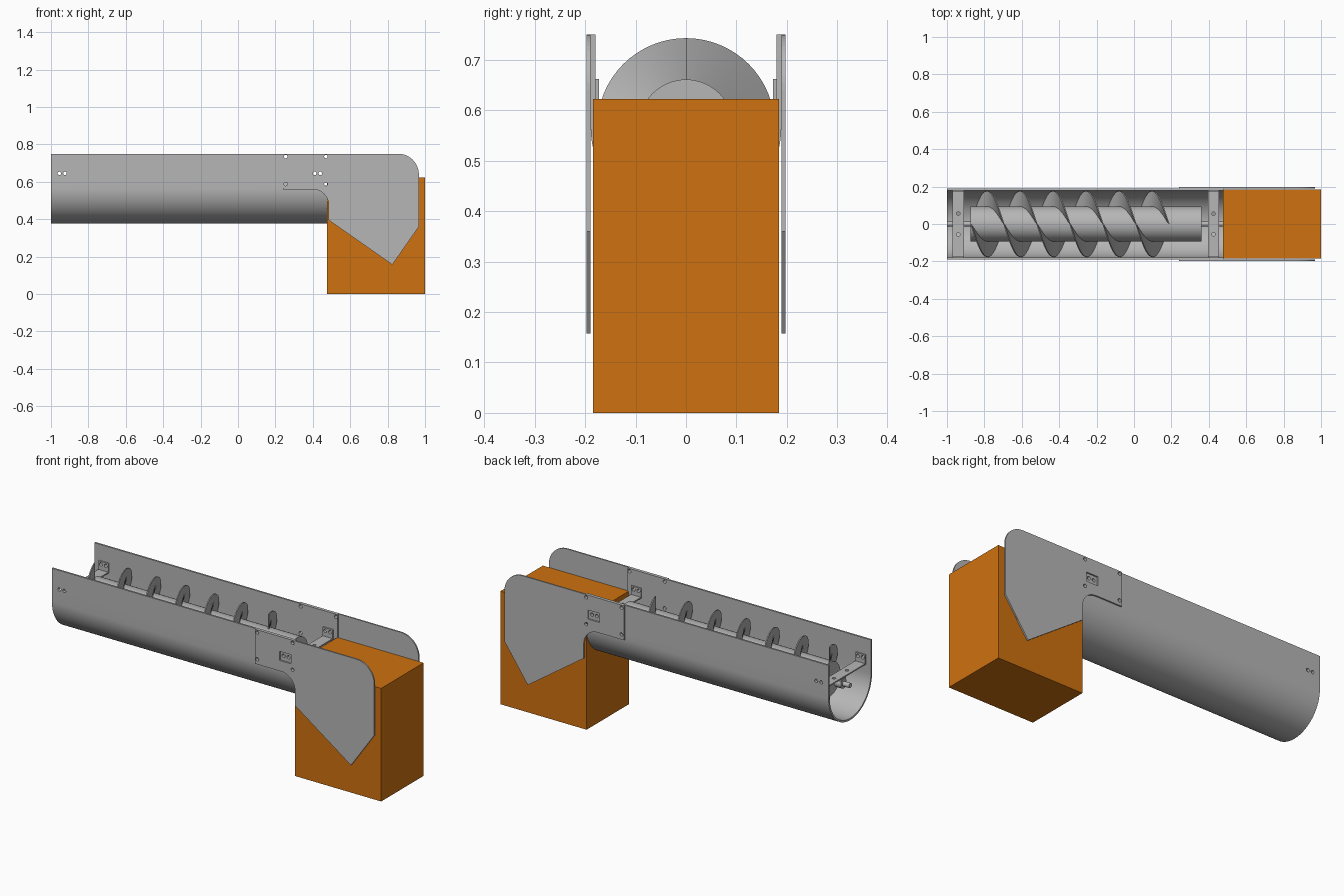
import bpy, bmesh, math
from mathutils import Matrix, Vector

if "Cube" in bpy.data.objects:
    bpy.data.objects.remove(bpy.data.objects["Cube"])


def material(name, rgb):
    m = bpy.data.materials.new(name)
    m.diffuse_color = (*rgb, 1)
    m.use_nodes = True
    m.node_tree.nodes["Principled BSDF"].inputs["Base Color"].default_value = m.diffuse_color
    return m


STEEL = material("steel grey", (0.47, 0.47, 0.47))
ORANGE = material("orange", (0.62, 0.165, 0.005))
AXIS_Z = 0.567          # height of the screw axis


def finish(name, bm, mat, smooth=False):
    bmesh.ops.recalc_face_normals(bm, faces=bm.faces)
    me = bpy.data.meshes.new(name)
    bm.to_mesh(me)
    bm.free()
    me.materials.append(mat)
    ob = bpy.data.objects.new(name, me)
    bpy.context.collection.objects.link(ob)
    if smooth:
        bpy.ops.object.select_all(action='DESELECT')
        ob.select_set(True)
        bpy.context.view_layer.objects.active = ob
        bpy.ops.object.shade_smooth_by_angle(angle=math.radians(30))
    return ob


def add_box(bm, x, y, z):
    mat = Matrix.Translation(((x[0] + x[1]) / 2, (y[0] + y[1]) / 2, (z[0] + z[1]) / 2))
    mat = mat @ Matrix.Diagonal((x[1] - x[0], y[1] - y[0], z[1] - z[0], 1))
    bmesh.ops.create_cube(bm, size=1, matrix=mat)


def add_cyl(bm, centre, r, length, axis, seg=32):
    rot = Vector((0, 0, 1)).rotation_difference(Vector(axis)).to_matrix().to_4x4()
    bmesh.ops.create_cone(bm, cap_ends=True, segments=seg, radius1=r, radius2=r,
                          depth=length, matrix=Matrix.Translation(centre) @ rot)


def prism(points, offset):
    """Extrude a flat outline along an offset."""
    bm = bmesh.new()
    f = bm.faces.new([bm.verts.new(p) for p in points])
    r = bmesh.ops.extrude_face_region(bm, geom=[f])
    bmesh.ops.translate(bm, vec=offset, verts=[g for g in r['geom'] if isinstance(g, bmesh.types.BMVert)])
    return bm


def cut(ob, holes, boxes=(), axis=(0, 1, 0)):
    """Drill round holes and rectangular windows, then drop the cutter."""
    bm = bmesh.new()
    for c in holes:
        add_cyl(bm, c, 0.0095, 0.6, axis, 16)
    for b in boxes:
        add_box(bm, *b)
    cutter = finish("hole_cutter", bm, STEEL)
    cutter.hide_render = True
    mod = ob.modifiers.new("holes", 'BOOLEAN')
    mod.operation, mod.solver, mod.object = 'DIFFERENCE', 'EXACT', cutter
    bpy.context.view_layer.update()
    deps = bpy.context.evaluated_depsgraph_get()
    me = bpy.data.meshes.new_from_object(ob.evaluated_get(deps))
    ob.modifiers.clear()
    ob.data = me
    bpy.data.objects.remove(cutter)


def arc(cx, cz, r, a0, a1, n):
    return [(cx + r * math.cos(math.radians(a0 + (a1 - a0) * i / n)),
             cz + r * math.sin(math.radians(a0 + (a1 - a0) * i / n))) for i in range(n + 1)]


BAR_X = (-0.94, 0.425)
tab_holes = [(bx + d, 0, 0.645) for bx in BAR_X for d in (-0.015, 0.015)]
plate_holes = [(x, 0, z) for x in (0.255, 0.47) for z in (0.735, 0.588)]

# U-shaped trough
outline = [(0.189, 0.75)] + arc(0, AXIS_Z, 0.189, 0, -180, 48) + [(-0.189, 0.75), (-0.179, 0.75)]
outline += arc(0, AXIS_Z, 0.179, -180, 0, 48) + [(0.179, 0.75)]
trough = finish("trough", prism([(-1, y, z) for y, z in outline], (1.48, 0, 0)), STEEL, True)
cut(trough, tab_holes + plate_holes)

# discharge side plates
side = [(0.24, 0.75), (0.24, 0.56)] + arc(0.40, 0.475, 0.085, 90, 0, 10)
side += [(0.485, 0.395), (0.825, 0.157), (0.967, 0.36)] + arc(0.857, 0.64, 0.11, 0, 90, 12)
for name, y in (("front", -0.197), ("back", 0.189)):
    plate = finish(name + "_side_plate", prism([(x, y, z) for x, z in side], (0, 0.008, 0)), STEEL)
    cut(plate, plate_holes, [((0.39, 0.46), (-0.3, 0.3), (0.618, 0.668))])

# discharge box
bm = bmesh.new()
add_box(bm, (0.476, 1.0), (-0.184, 0.184), (0, 0.622))
finish("discharge_box", bm, ORANGE)

# screw pipe and stub shafts
bm = bmesh.new()
add_cyl(bm, (-0.257, 0, AXIS_Z), 0.094, 1.236, (1, 0, 0), 64)
finish("screw_pipe", bm, STEEL, True)
for name, x0, x1 in (("left", -1.0, -0.875), ("right", 0.361, 0.48)):
    bm = bmesh.new()
    add_cyl(bm, ((x0 + x1) / 2, 0, AXIS_Z), 0.013, x1 - x0, (1, 0, 0))
    finish(name + "_stub_shaft", bm, STEEL, True)

# two-start screw flights
PITCH, TURNS, STEPS = 0.353, 3, 64
for k, name in enumerate(("first", "second")):
    bm = bmesh.new()
    rings = []
    for i in range(TURNS * STEPS + 1):
        t = 2 * math.pi * i / STEPS
        x = -0.872 + PITCH * i / STEPS
        s, c = math.sin(t + k * math.pi), math.cos(t + k * math.pi)
        rings.append([bm.verts.new((x + dx, -r * s, AXIS_Z + r * c))
                      for r, dx in ((0.09, -0.003), (0.176, -0.003), (0.176, 0.003), (0.09, 0.003))])
    for a, b in zip(rings, rings[1:]):
        for j in range(4):
            bm.faces.new((a[j], a[(j + 1) % 4], b[(j + 1) % 4], b[j]))
    bm.faces.new(rings[0])
    bm.faces.new(rings[-1][::-1])
    finish(name + "_flight", bm, STEEL, True)

# cross bars with upturned tabs, and hanger bearings
for name, x in zip(("left", "right"), BAR_X):
    prof = [(-0.179, 0.662), (-0.179, 0.607), (0.179, 0.607), (0.179, 0.662),
            (0.172, 0.662), (0.172, 0.614), (-0.172, 0.614), (-0.172, 0.662)]
    bar = finish(name + "_cross_bar", prism([(x - 0.03, y, z) for y, z in prof], (0.06, 0, 0)), STEEL)
    cut(bar, tab_holes)
    cut(bar, [(x, -0.056, 0.6), (x, 0.056, 0.6)], axis=(0, 0, 1))
    bm = bmesh.new()
    add_cyl(bm, (x, 0, AXIS_Z), 0.026, 0.04, (1, 0, 0))
    add_box(bm, (x - 0.018, x + 0.018), (-0.022, 0.022), (AXIS_Z, 0.608))
    finish(name + "_hanger_bearing", bm, STEEL, True)
